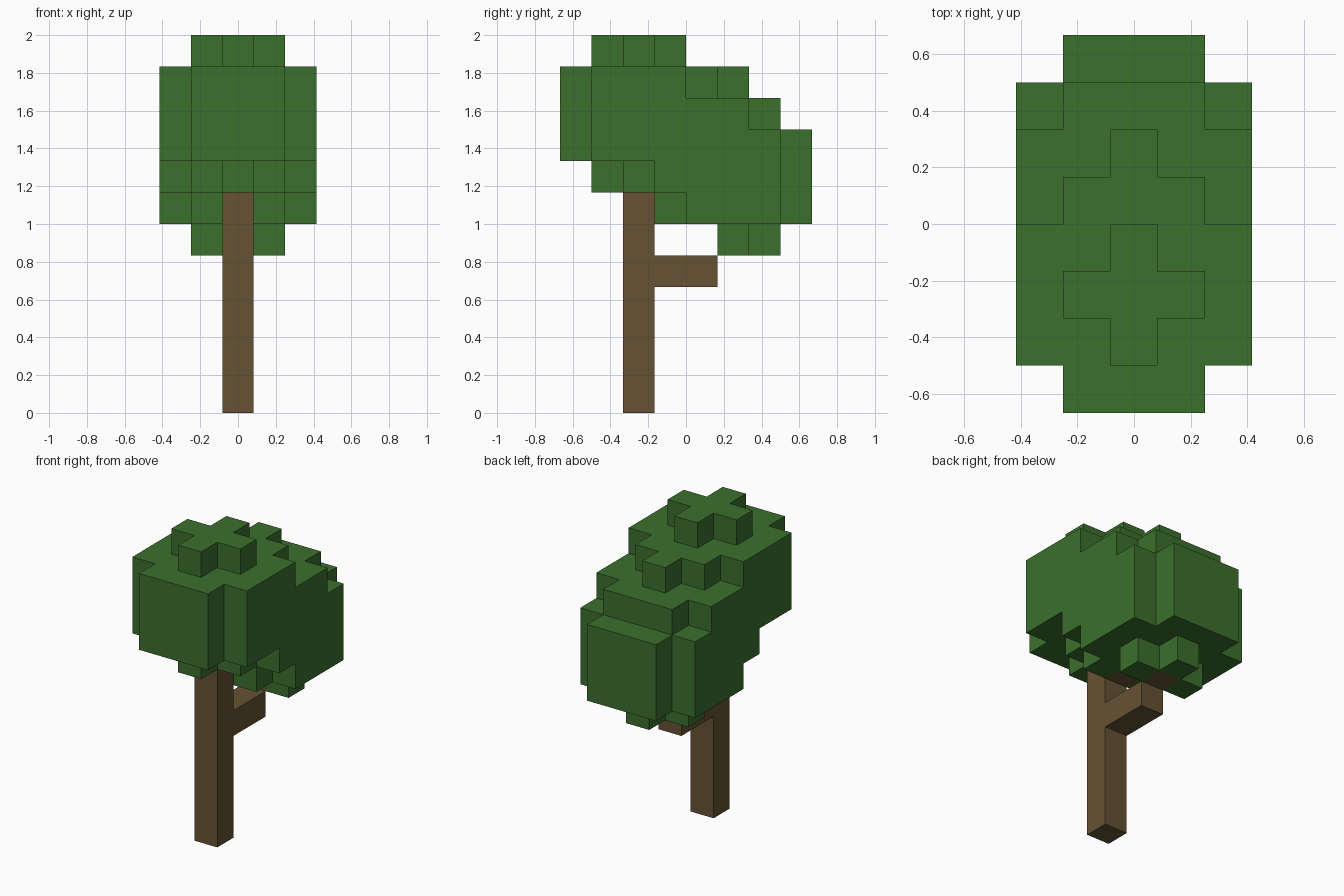
import bpy, bmesh
from mathutils import Vector

if "Cube" in bpy.data.objects:
    bpy.data.objects.remove(bpy.data.objects["Cube"], do_unlink=True)

U = 1 / 6  # block size


def material(name, rgb):
    mat = bpy.data.materials.new(name)
    mat.use_nodes = True
    mat.diffuse_color = (*rgb, 1)
    mat.node_tree.nodes["Principled BSDF"].inputs["Base Color"].default_value = (*rgb, 1)
    return mat


def box(xs, ys, zs):
    """Block cells in half-open index ranges."""
    return {(x, y, z) for x in range(*xs) for y in range(*ys) for z in range(*zs)}


def crown(cy, base):
    """Leaf clump: rounded 5x5 body with a cross above and below."""
    body = box((-2, 3), (cy - 1, cy + 2), (base, base + 3))
    body |= box((-1, 2), (cy - 2, cy + 3), (base, base + 3))
    for z in (base - 1, base + 3):
        body |= box((-1, 2), (cy, cy + 1), (z, z + 1))
        body |= box((0, 1), (cy - 1, cy + 2), (z, z + 1))
    return body


def build(name, cells, solid, mat):
    """Mesh only the block faces that are not covered by a neighbour."""
    bm = bmesh.new()
    for cell in sorted(cells):
        centre = Vector((cell[0], cell[1] + 0.5, cell[2] + 0.5))
        for axis in range(3):
            for side in (-1, 1):
                near = list(cell)
                near[axis] += side
                if tuple(near) in solid:
                    continue
                corners = []
                for a, b in ((-1, -1), (1, -1), (1, 1), (-1, 1))[::side]:
                    p = centre.copy()
                    p[axis] += side / 2
                    p[(axis + 1) % 3] += a / 2
                    p[(axis + 2) % 3] += b / 2
                    corners.append(bm.verts.new(p * U))
                bm.faces.new(corners)
    bmesh.ops.remove_doubles(bm, verts=bm.verts, dist=0.001)
    bmesh.ops.dissolve_limit(bm, angle_limit=0.01, verts=bm.verts, edges=bm.edges)
    mesh = bpy.data.meshes.new(name)
    bm.to_mesh(mesh)
    bm.free()
    mesh.materials.append(mat)
    obj = bpy.data.objects.new(name, mesh)
    bpy.context.collection.objects.link(obj)


bark = material("bark_brown", (0.133, 0.084, 0.033))
leaf = material("leaf_green", (0.044, 0.162, 0.026))

# Trunk and the stepped branches that carry the rear clumps
trunk = box((0, 1), (-2, -1), (0, 8))
lower_branch = box((0, 1), (-1, 1), (4, 5)) | box((0, 1), (1, 2), (5, 6))
upper_branch = box((0, 1), (-1, 0), (6, 7)) | box((0, 1), (0, 1), (7, 8))
wood = trunk | lower_branch | upper_branch

# Three overlapping leaf clumps stepping down toward the back
leaves = crown(-2, 8) | crown(0, 7) | crown(1, 6)
# Clearance above the lower branch
leaves -= box((0, 1), (0, 1), (5, 6))
# Clear the front tip of the middle clump's lower cross
leaves -= wood

# Trunk shows up to the underside of the front clump
solid = wood | leaves
build("trunk", trunk, solid, bark)
build("lower_branch", lower_branch, solid, bark)
build("upper_branch", upper_branch, solid, bark)
build("foliage", leaves, solid, leaf)
